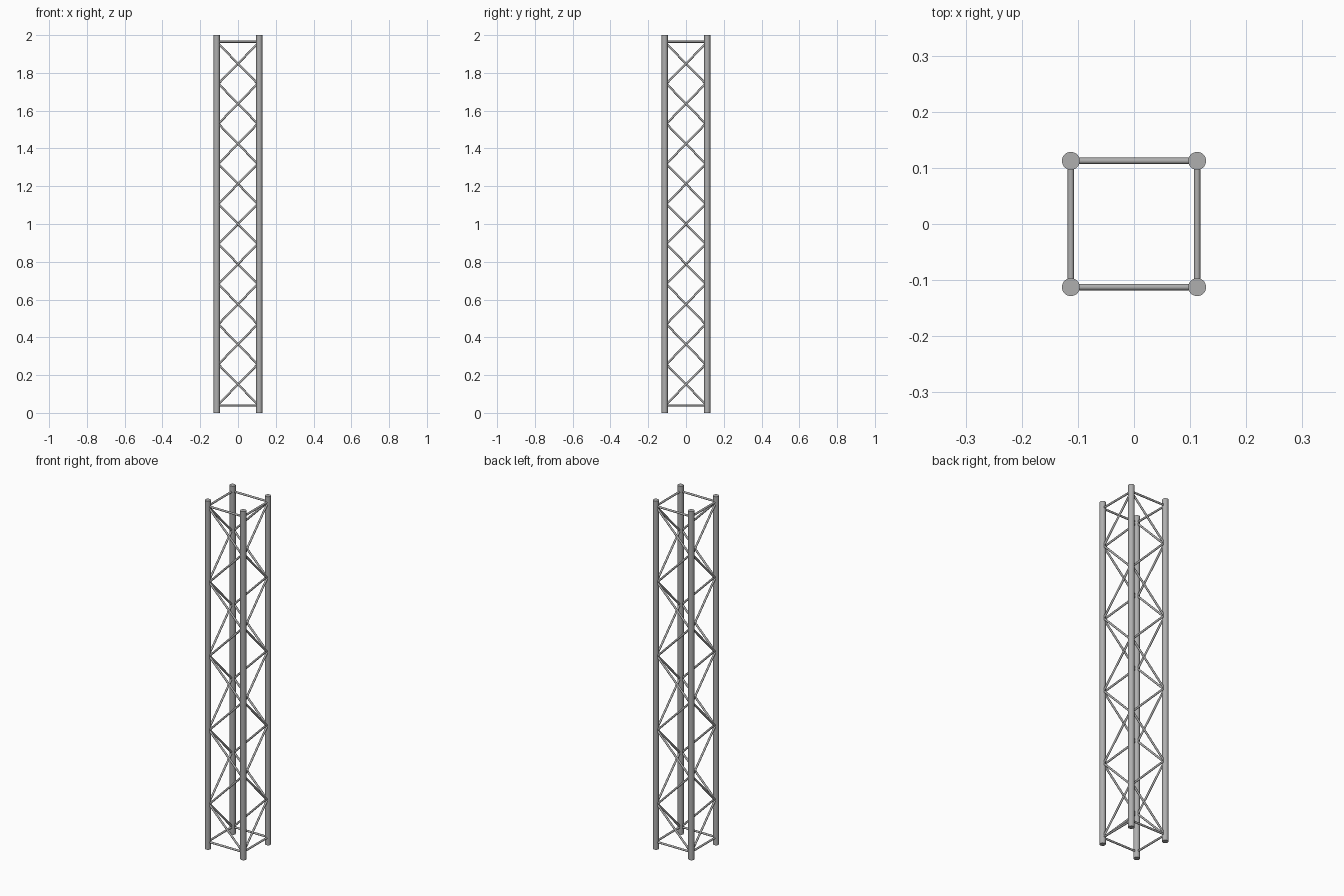
import bpy
from mathutils import Vector

if "Cube" in bpy.data.objects:
    bpy.data.objects.remove(bpy.data.objects["Cube"])

C = 0.1125           # chord axis offset
R_CHORD = 0.016
R_BRACE = 0.0056
E = 0.104            # where braces meet the chords
Z_LOW, Z_HIGH, BAYS = 0.045, 1.955, 9

metal = bpy.data.materials.new("dark_metal")
metal.diffuse_color = (0.43, 0.43, 0.43, 1)
metal.use_nodes = True
metal.node_tree.nodes["Principled BSDF"].inputs["Base Color"].default_value = metal.diffuse_color


def tube(name, a, b, radius, sides):
    a, b = Vector(a), Vector(b)
    d = b - a
    bpy.ops.mesh.primitive_cylinder_add(vertices=sides, radius=radius,
                                        depth=d.length, location=(a + b) / 2)
    ob = bpy.context.object
    ob.name = name
    ob.rotation_euler = d.to_track_quat('Z', 'Y').to_euler()
    ob.data.materials.append(metal)
    bpy.ops.object.shade_smooth_by_angle()
    return ob


def on_face(face, u, z):
    """Point on one of the four truss faces, u running along the face."""
    x, y = u, -C
    for _ in range(face):
        x, y = -y, x
    return (x, y, z)


# Main chords
for sx in (-1, 1):
    for sy in (-1, 1):
        tube("main_chord", (sx * C, sy * C, 0), (sx * C, sy * C, 2), R_CHORD, 32)

pitch = (Z_HIGH - Z_LOW) / BAYS
for face in range(4):
    # End rails
    for z in (0.040, 1.965):
        tube("end_rail", on_face(face, -E, z), on_face(face, E, z), R_BRACE, 16)
    # Zigzag diagonals, neighbouring faces share their nodes
    side = -1 if face % 2 == 0 else 1
    for i in range(BAYS):
        s = side * (1 if i % 2 == 0 else -1)
        top = Z_HIGH - i * pitch
        tube("diagonal_brace", on_face(face, s * E, top),
             on_face(face, -s * E, top - pitch), R_BRACE, 16)
